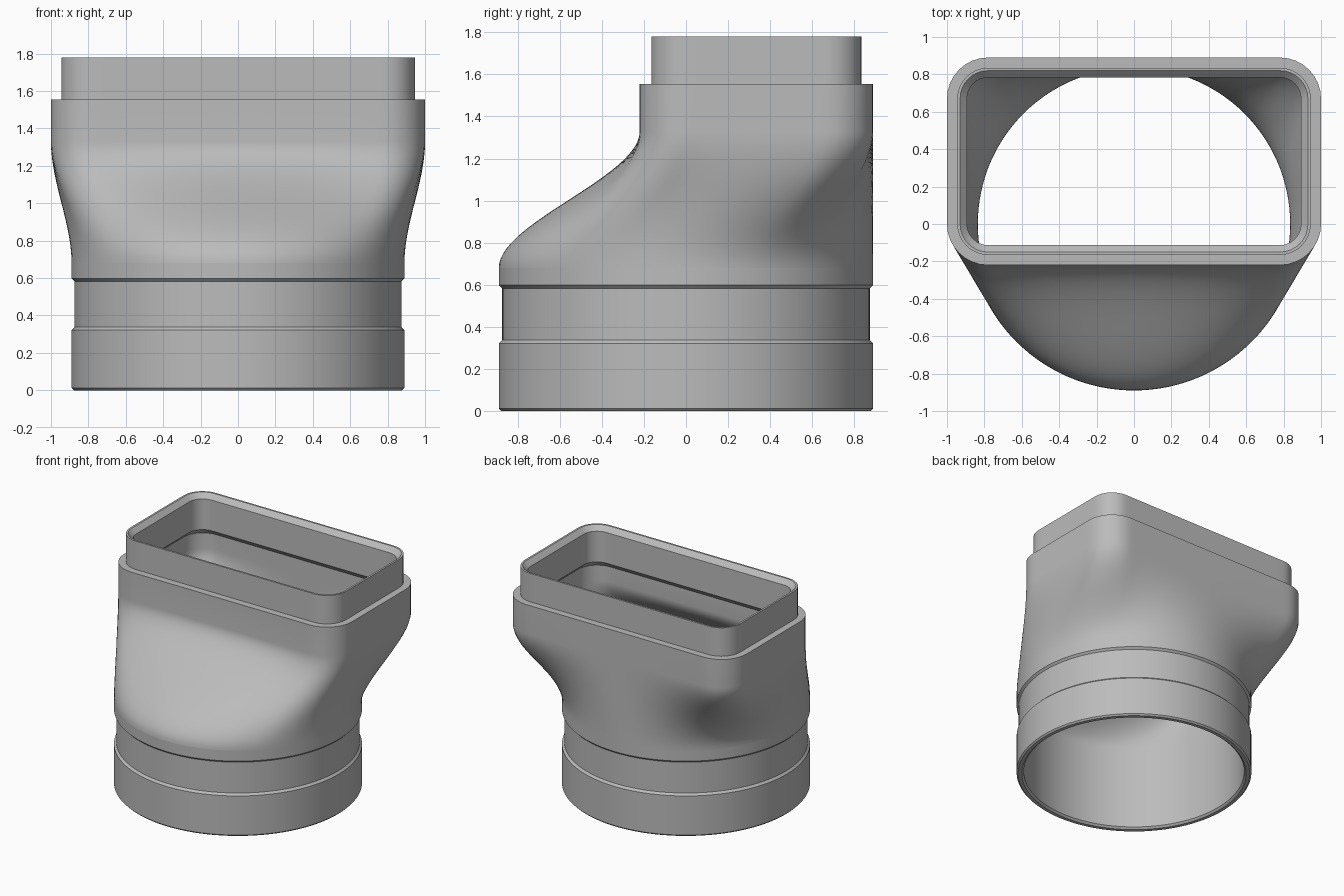
import bpy, bmesh
from math import sin, cos, pi, radians

if "Cube" in bpy.data.objects:
    bpy.data.objects.remove(bpy.data.objects["Cube"])

grey = bpy.data.materials.new("plain_grey")
grey.use_nodes = True
GREY = (0.5, 0.5, 0.5, 1)
grey.diffuse_color = GREY
grey.node_tree.nodes["Principled BSDF"].inputs["Base Color"].default_value = GREY

# Rectangular mouth: half-size to the corner centres, corner radius, offset to the back
HX, HY, R, CY = 0.78, 0.335, 0.22, 0.335
PIPE = 0.89                 # outer radius of the round end
Z_ROUND, Z_RECT = 0.68, 1.33  # heights where the blend starts and ends
ARC, LONG, SHORT = 8, 32, 14  # segments per corner, long side, short side


def mouth_outline():
    """Counter-clockwise (x, y, normal angle, fraction of length) from the back middle."""
    pts = []
    corners = [(-HX, HY), (-HX, -HY), (HX, -HY), (HX, HY)]
    lengths = [2 * HY, 2 * HX, 2 * HY, 2 * HX]
    total = sum(lengths) + 2 * pi * R
    dist = HX
    for k, (cx, cy) in enumerate(corners):
        start = pi / 2 * (k + 1)
        for i in range(ARC + 1):
            a = start + pi / 2 * i / ARC
            pts.append((cx + R * cos(a), CY + cy + R * sin(a), a,
                        (dist + R * (a - start)) / total))
        dist += R * pi / 2
        n = SHORT if k % 2 == 0 else LONG
        nx, ny = corners[(k + 1) % 4]
        a = start + pi / 2
        for i in range(1, n):
            t = i / n
            pts.append((cx + (nx - cx) * t + R * cos(a),
                        CY + cy + (ny - cy) * t + R * sin(a), a,
                        (dist + lengths[k] * t) / total))
        dist += lengths[k]
    return pts


OUTLINE = mouth_outline()


def ring(bm, inset, z):
    """One section: circle below, rounded rectangle above, eased between."""
    t = min(1, max(0, (z - Z_ROUND) / (Z_RECT - Z_ROUND)))
    s = t * t * (3 - 2 * t)
    verts = []
    for x, y, a, f in OUTLINE:
        b = pi / 2 + 2 * pi * f
        r = PIPE - inset
        px, py = x - inset * cos(a), y - inset * sin(a)
        verts.append(bm.verts.new((r * cos(b) * (1 - s) + px * s,
                                   r * sin(b) * (1 - s) + py * s, z)))
    return verts


def loft(name, *profiles):
    """Skin profiles of (inset, z), rising on the outside and falling on the inside."""
    bm = bmesh.new()
    for profile in profiles:
        rings = [ring(bm, inset, z) for inset, z in profile]
        for lo, hi in zip(rings, rings[1:]):
            for j in range(len(lo)):
                k = (j + 1) % len(lo)
                bm.faces.new((lo[j], lo[k], hi[k], hi[j]))
    mesh = bpy.data.meshes.new(name)
    bm.to_mesh(mesh)
    bm.free()
    mesh.materials.append(grey)
    obj = bpy.data.objects.new(name, mesh)
    bpy.context.collection.objects.link(obj)
    bpy.ops.object.select_all(action='DESELECT')
    obj.select_set(True)
    bpy.context.view_layer.objects.active = obj
    bpy.ops.object.shade_smooth_by_angle(angle=radians(30))
    return obj


WALL = 0.055

# Round collar with a shallow recessed band and chamfered rims
loft("round_collar",
     [(WALL, Z_ROUND), (WALL, 0.015), (0.04, 0), (0.012, 0), (0, 0.012),
      (0, 0.322), (0.016, 0.338), (0.016, 0.582), (0, 0.598), (0, Z_ROUND)])

# Blend from round to rectangular, outer skin and inner skin
STEPS = 28
blend = [Z_ROUND + (Z_RECT - Z_ROUND) * i / STEPS for i in range(STEPS + 1)]
loft("transition_body",
     [(0, z) for z in blend] + [(0, 1.555)],
     [(WALL, 1.45)] + [(WALL, z) for z in reversed(blend)])

# Rectangular spigot: shoulder, outer wall, chamfered lip, inner wall, undercut
loft("rectangular_spigot",
     [(0, 1.555), (WALL, 1.555), (WALL, 1.78), (0.07, 1.78),
      (0.107, 1.743), (0.107, 1.5), (WALL, 1.45)])
